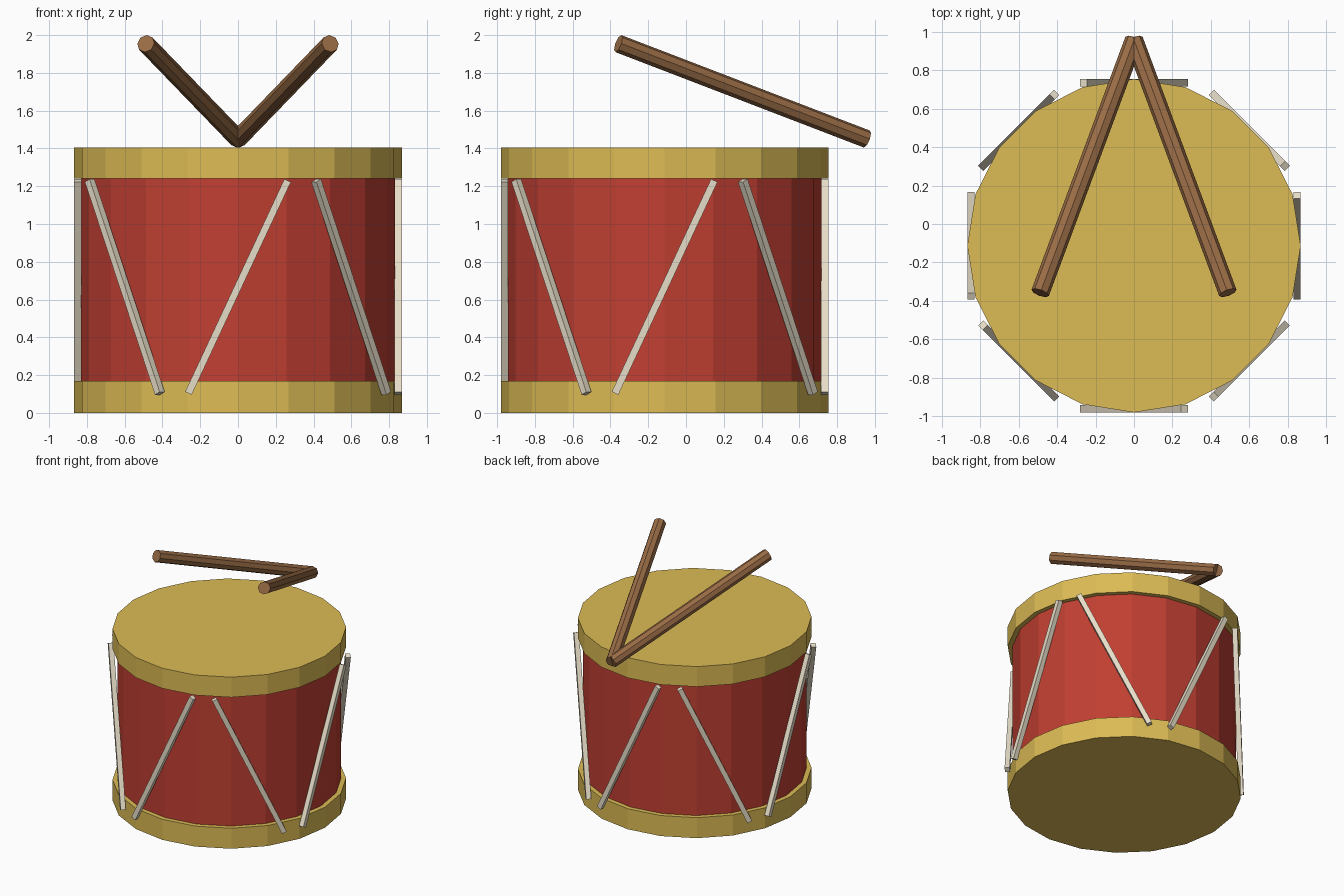
import bpy, math
from mathutils import Vector, Matrix

if "Cube" in bpy.data.objects:
    bpy.data.objects.remove(bpy.data.objects["Cube"])

CENTRE = Vector((0, -0.113, 0))   # drum axis


def material(name, rgb):
    m = bpy.data.materials.new(name)
    m.diffuse_color = (*rgb, 1)
    m.use_nodes = True
    m.node_tree.nodes["Principled BSDF"].inputs["Base Color"].default_value = m.diffuse_color
    return m


gold = material("gold", (0.72, 0.50, 0.09))
red = material("red", (0.53, 0.05, 0.032))
cream = material("cream", (0.80, 0.73, 0.58))
brown = material("brown", (0.32, 0.15, 0.06))


def finish(name, mat):
    ob = bpy.context.object
    ob.name = name
    ob.data.materials.append(mat)
    return ob


def drum_section(name, radius, z0, z1, mat):
    # 20-sided prism with corners on the x and y axes
    bpy.ops.mesh.primitive_cylinder_add(
        vertices=20, radius=radius, depth=z1 - z0,
        location=CENTRE + Vector((0, 0, (z0 + z1) / 2)))
    finish(name, mat)


# Drum shell and hoops
drum_section("bottom_hoop", 0.867, 0.0, 0.168, gold)
drum_section("shell", 0.83, 0.168, 1.24, red)
drum_section("top_hoop", 0.867, 1.24, 1.405, gold)

# Zigzag tension cords: leaning alternately left and right around the shell
for k in range(8):
    a = math.radians(45 * k)
    radial = Vector((math.cos(a), math.sin(a), 0))
    tangent = Vector((-math.sin(a), math.cos(a), 0))
    lean = math.radians(25) * (1 if k % 2 == 0 else -1)
    axis = tangent * math.sin(lean) + Vector((0, 0, math.cos(lean)))
    side = radial.cross(axis)
    rot = Matrix((radial, side, axis)).transposed().to_4x4()
    bpy.ops.mesh.primitive_cube_add(size=1)
    ob = finish(f"cord_{k + 1}", cream)
    ob.matrix_world = (Matrix.Translation(CENTRE + radial * 0.848 + Vector((0, 0, 0.667)))
                       @ rot @ Matrix.Diagonal((0.038, 0.038, 1.243, 1)))

# Drumsticks meeting above the back of the head
for name, s in (("left_stick", -1), ("right_stick", 1)):
    low = Vector((0, 0.957, 1.45))
    high = Vector((s * 0.488, -0.358, 1.955))
    d = high - low
    bpy.ops.mesh.primitive_cylinder_add(
        vertices=8, radius=0.048, depth=d.length, location=(low + high) / 2,
        rotation=d.to_track_quat('Z', 'Y').to_euler())
    finish(name, brown)
